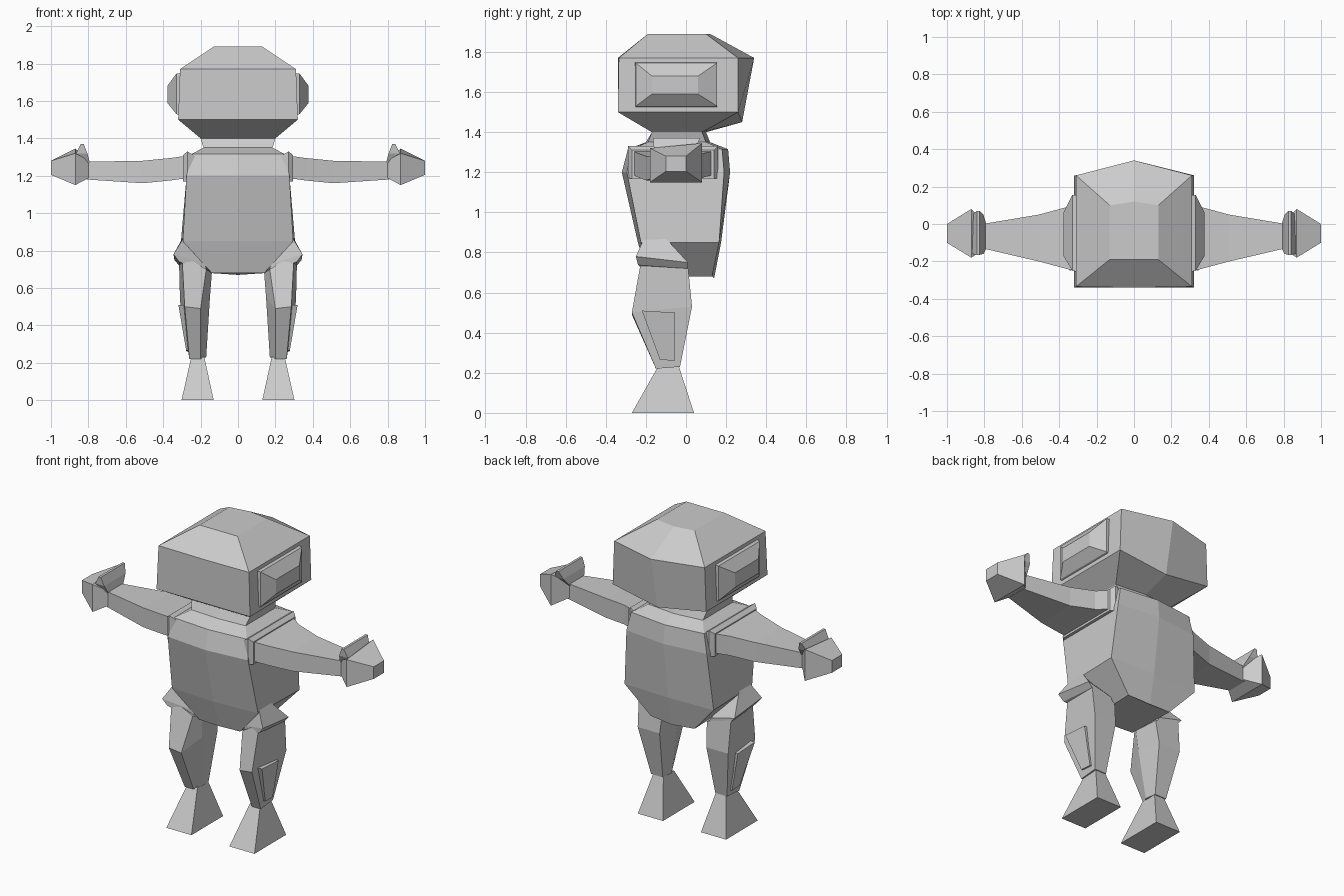
import bpy
import bmesh
from mathutils import Vector

default_cube = bpy.data.objects.get("Cube")
if default_cube:
    bpy.data.objects.remove(default_cube, do_unlink=True)

grey = bpy.data.materials.new("plain_grey")
grey.use_nodes = True
shade = (0.6, 0.6, 0.6, 1)
grey.diffuse_color = shade
grey.node_tree.nodes["Principled BSDF"].inputs["Base Color"].default_value = shade


def loft(name, rings):
    """Skin a stack of equal-length rings and cap both ends."""
    bm = bmesh.new()
    loops = [[bm.verts.new(Vector(point)) for point in ring] for ring in rings]
    count = len(loops[0])
    for lower, upper in zip(loops, loops[1:]):
        for i in range(count):
            j = (i + 1) % count
            bm.faces.new((lower[i], lower[j], upper[j], upper[i]))
    bm.faces.new(reversed(loops[0]))
    bm.faces.new(loops[-1])
    bmesh.ops.recalc_face_normals(bm, faces=bm.faces)
    mesh = bpy.data.meshes.new(name)
    bm.to_mesh(mesh)
    bm.free()
    mesh.materials.append(grey)
    part = bpy.data.objects.new(name, mesh)
    bpy.context.collection.objects.link(part)
    return part


def pair(name, rings):
    """Make a part on the left (+x) and its reflection on the right."""
    loft("left_" + name, rings)
    loft("right_" + name, [[(-x, y, z) for x, y, z in ring] for ring in rings])


def symmetric(half):
    """Close a half ring running from front centre to back centre."""
    return half + [(-x, y, z) for x, y, z in reversed(half) if x > 0]


def body_ring(z, front_x, back_x, front, front_mid, back, back_mid, mid_drop=0.0):
    return symmetric([(0, front_mid, z), (front_x, front, z),
                      (back_x, back, z), (0, back_mid, z - mid_drop)])


def across(x, y_min, y_max, z_min, z_max):
    """Rectangle facing sideways."""
    return [(x, y_min, z_min), (x, y_max, z_min), (x, y_max, z_max), (x, y_min, z_max)]


def level(z, x_min, x_max, y_min, y_max):
    """Rectangle lying flat."""
    return [(x_min, y_min, z), (x_max, y_min, z), (x_max, y_max, z), (x_min, y_max, z)]


# Head with a pointed back
loft("head", [
    body_ring(1.40, .2, .2, -.17, -.17, .08, .1),
    body_ring(1.5, .32, .32, -.34, -.34, .26, .28, .05),
    body_ring(1.77, .31, .31, -.335, -.34, .26, .34),
    body_ring(1.89, .13, .13, -.19, -.19, .1, .12),
])

# Torso and neck
loft("torso", [
    body_ring(.68, .14, .15, -.18, -.19, .13, .14, .01),
    body_ring(.85, .295, .305, -.225, -.24, .165, .175),
    body_ring(1.2, .275, .275, -.295, -.32, .19, .22),
    body_ring(1.315, .25, .25, -.27, -.29, .18, .21),
    body_ring(1.35, .185, .185, -.19, -.2, .1, .12),
    body_ring(1.40, .2, .2, -.17, -.17, .08, .1),
])

# Ear blocks
pair("ear", [
    across(.30, -.255, .155, 1.52, 1.75),
    across(.33, -.25, .155, 1.53, 1.745),
    across(.378, -.17, .06, 1.59, 1.68),
])

# Shoulder collars and arms
pair("shoulder", [
    across(.22, -.27, .16, 1.18, 1.30),
    across(.27, -.29, .16, 1.17, 1.33),
    across(.295, -.27, .14, 1.17, 1.31),
])
pair("arm", [
    across(.25, -.27, .15, 1.19, 1.31),
    across(.36, -.24, .09, 1.175, 1.295),
    across(.51, -.2, .05, 1.16, 1.28),
    across(.81, -.13, 0, 1.18, 1.275),
])

# Hands, with a flared cuff standing up at the wrist
pair("hand", [
    across(.795, -.13, 0, 1.19, 1.28),
    [(.87, -.18, 1.15), (.87, .08, 1.15), (.87, .08, 1.345), (.87, -.18, 1.32)],
    across(1.0, -.1, 0, 1.205, 1.28),
])
pair("cuff", [
    level(1.26, .79, .84, -.13, 0),
    level(1.32, .805, .865, -.16, .05),
    level(1.37, .825, .84, -.165, .07),
])

# Hip collars around the thighs
pair("hip", [
    [(.16, -.18, .68), (.315, -.24, .74), (.315, .01, .72), (.16, .01, .68)],
    [(.18, -.19, .73), (.345, -.25, .78), (.34, .01, .75), (.18, .01, .71)],
    [(.25, -.18, .84), (.29, -.21, .87), (.295, -.1, .87), (.25, -.1, .84)],
])

# Legs
pair("leg", [
    [(.20, -.15, .22), (.26, -.15, .22), (.26, -.03, .23), (.18, -.03, .23), (.17, -.1, .23)],
    [(.20, -.27, .49), (.285, -.27, .5), (.31, .03, .53), (.16, .03, .53), (.15, -.14, .55)],
    [(.17, -.20, .70), (.30, -.22, .78), (.315, .01, .73), (.15, .01, .68), (.14, -.15, .68)],
])

# Raised calf panels
outline = [(-.13, .265), (-.055, .26), (-.055, .5), (-.22, .51)]
pair("calf_panel", [[(depth + z * .17, y, z) for y, z in outline]
                    for depth in (.19, .232)])

# Feet
pair("foot", [
    level(0, .13, .302, -.27, .04),
    level(.23, .18, .25, -.14, -.035),
])
